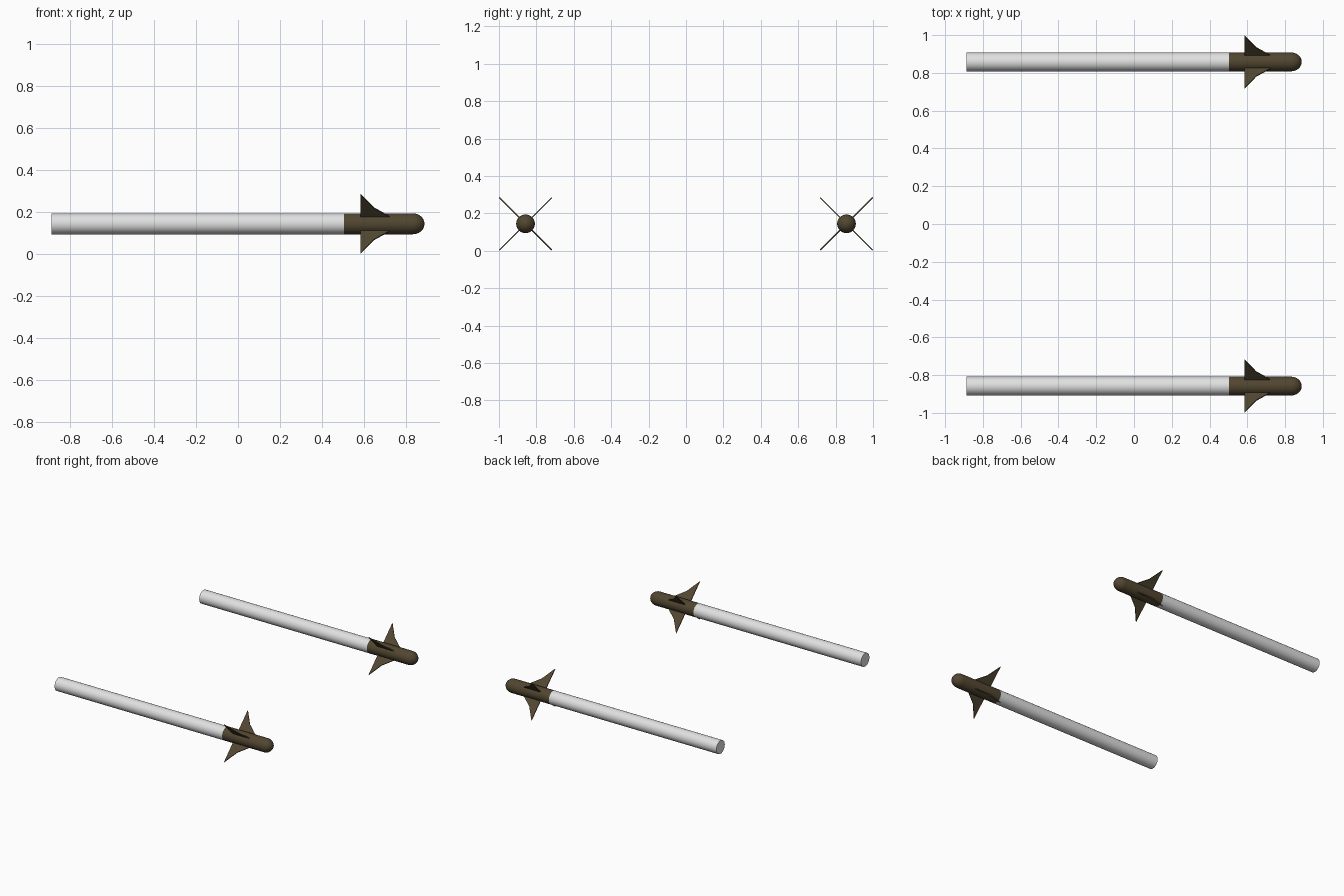
import bpy, bmesh, math
from mathutils import Matrix, Vector

if "Cube" in bpy.data.objects:
    bpy.data.objects.remove(bpy.data.objects["Cube"])

CY, CZ, R, SIDES = 0.858, 0.144, 0.05, 32


def material(name, rgb):
    m = bpy.data.materials.new(name)
    m.diffuse_color = (*rgb, 1.0)
    m.use_nodes = True
    m.node_tree.nodes["Principled BSDF"].inputs["Base Color"].default_value = m.diffuse_color
    return m


WHITE = material("white", (0.75, 0.75, 0.75))
OLIVE = material("dark olive brown", (0.083, 0.061, 0.030))


def finish(bm, name, mat, y):
    bmesh.ops.recalc_face_normals(bm, faces=bm.faces)
    me = bpy.data.meshes.new(name)
    bm.to_mesh(me)
    bm.free()
    me.materials.append(mat)
    ob = bpy.data.objects.new(name, me)
    ob.location = (0, y, CZ)
    bpy.context.collection.objects.link(ob)
    return ob


def lathe(name, profile, mat, y):
    """Revolve (x, radius) points about the x axis; ends are capped."""
    bm = bmesh.new()
    rings = []
    for x, r in profile:
        rings.append([bm.verts.new((x, r * math.cos(a), r * math.sin(a)))
                      for a in (2 * math.pi * i / SIDES for i in range(SIDES))])
    for a, b in zip(rings, rings[1:]):
        for i in range(SIDES):
            j = (i + 1) % SIDES
            bm.faces.new((a[i], a[j], b[j], b[i]))
    bm.faces.new(rings[0])
    bm.faces.new(rings[-1])
    ob = finish(bm, name, mat, y)
    bpy.ops.object.select_all(action='DESELECT')
    ob.select_set(True)
    bpy.context.view_layer.objects.active = ob
    bpy.ops.object.shade_smooth_by_angle(angle=math.radians(40))


def fins(name, mat, y):
    """Four thin swept fins set in an X around the nose section."""
    # (x, distance from axis): straight trailing edge, kinked leading edge
    outline = [(0.584, 0.04), (0.584, 0.199), (0.647, 0.108),
               (0.722, 0.049), (0.722, 0.04)]
    t = 0.003
    bm = bmesh.new()
    for k in range(4):
        rot = Matrix.Rotation(math.radians(45 + 90 * k), 3, 'X')
        lo, hi = ([bm.verts.new(rot @ Vector((x, s, r))) for x, r in outline]
                  for s in (-t, t))
        bm.faces.new(lo)
        bm.faces.new(hi[::-1])
        for i in range(len(lo)):
            j = (i + 1) % len(lo)
            bm.faces.new((lo[i], hi[i], hi[j], lo[j]))
    finish(bm, name, mat, y)


# rounded nose: straight sleeve, then an elliptical tip
dome = [(0.832 + 0.056 * math.sin(a), R * math.cos(a))
        for a in (math.radians(d) for d in (0, 15, 30, 45, 60, 75, 87))]

for side, y in (("front", -CY), ("back", CY)):
    lathe(side + "_tube", [(-0.888, R), (0.504, R)], WHITE, y)
    lathe(side + "_nose", [(0.504, R)] + dome, OLIVE, y)
    fins(side + "_fins", OLIVE, y)
